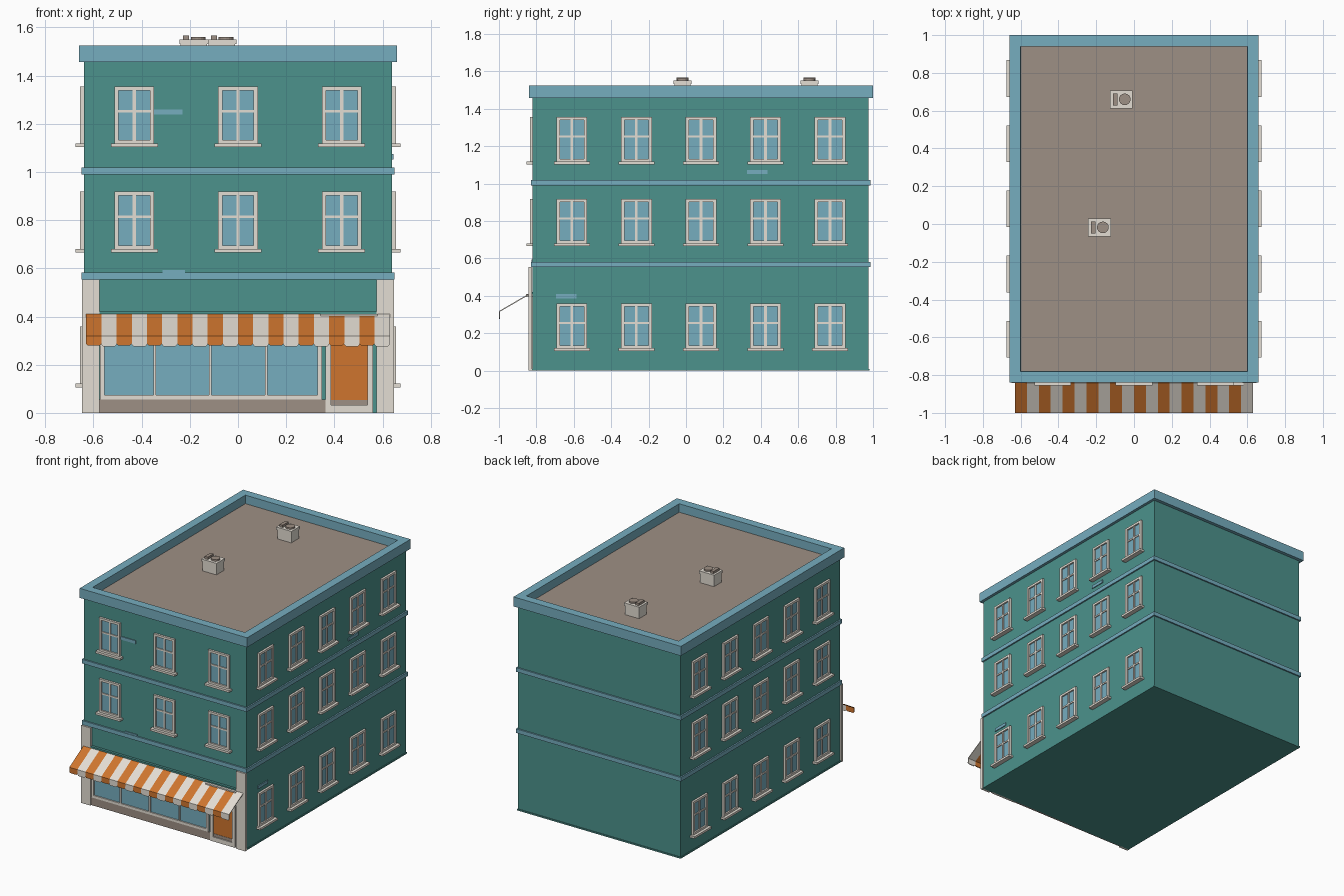
import bpy, bmesh, math
from mathutils import Vector, Matrix

if "Cube" in bpy.data.objects:
    bpy.data.objects.remove(bpy.data.objects["Cube"], do_unlink=True)


def material(name, rgb):
    linear = [((c / 255 + 0.055) / 1.055) ** 2.4 for c in rgb] + [1]
    m = bpy.data.materials.new(name)
    m.use_nodes = True
    m.diffuse_color = linear
    m.node_tree.nodes["Principled BSDF"].inputs["Base Color"].default_value = linear
    return m


TEAL = material("teal wall", (76, 146, 140))
BLUE = material("soft blue", (118, 173, 191))
CREAM = material("cream trim", (228, 222, 212))
ORANGE = material("orange", (207, 117, 46))
BROWN = material("warm grey", (158, 144, 133))
PALETTE = [TEAL, BLUE, CREAM, ORANGE, BROWN]


def add_box(bm, x, y, z, mat):
    """Add a box given (min, max) along each axis."""
    lo, hi = Vector((x[0], y[0], z[0])), Vector((x[1], y[1], z[1]))
    place = Matrix.Translation((lo + hi) / 2) @ Matrix.Diagonal((*(hi - lo), 1))
    verts = bmesh.ops.create_cube(bm, size=1, matrix=place)["verts"]
    faces = {f for v in verts for f in v.link_faces}
    for f in faces:
        f.material_index = PALETTE.index(mat)
    return faces


def to_mesh(bm, name):
    mesh = bpy.data.meshes.new(name)
    for m in PALETTE:
        mesh.materials.append(m)
    bm.to_mesh(mesh)
    bm.free()
    return mesh


def place(mesh, name, loc=(0, 0, 0), turn=0):
    ob = bpy.data.objects.new(name, mesh)
    ob.location = loc
    ob.rotation_euler.z = turn
    bpy.context.collection.objects.link(ob)
    return ob


def box(name, x, y, z, mat):
    bm = bmesh.new()
    add_box(bm, x, y, z, mat)
    return place(to_mesh(bm, name), name)


W, FRONT, BACK = 0.64, -0.82, 0.976


def course(name, out, z, mat):
    """Band running around the whole building."""
    return box(name, (-W - out, W + out), (FRONT - out, BACK + out), z, mat)


# Walls, base lip and string courses
course("walls", 0, (0, 1.458), TEAL)
course("base_lip", 0.005, (0, 0.01), TEAL)
for i, z in enumerate((0.553, 0.989)):
    course(f"string_course_{i}", 0.01, (z, z + 0.029), BLUE)

# Cornice with sunken roof
bm = bmesh.new()
faces = add_box(bm, (-W - 0.02, W + 0.02), (FRONT - 0.02, 1), (1.457, 1.525), BLUE)
top = max(faces, key=lambda f: f.calc_center_median().z)
bmesh.ops.inset_region(bm, faces=[top], thickness=0.06, use_even_offset=True)
bmesh.ops.inset_region(bm, faces=[top], thickness=0.001, use_even_offset=True)
bmesh.ops.translate(bm, verts=top.verts, vec=(0, 0, -0.06))
top.material_index = PALETTE.index(BROWN)
place(to_mesh(bm, "cornice_and_roof"), "cornice_and_roof")

# Rooftop air units
bm = bmesh.new()
add_box(bm, (-0.055, 0.055), (-0.043, 0.043), (0, 0.07), CREAM)
add_box(bm, (-0.06, 0.06), (-0.048, 0.048), (0.067, 0.085), CREAM)
add_box(bm, (-0.045, -0.02), (-0.032, 0.032), (0.085, 0.102), BROWN)
fan = bmesh.ops.create_cone(bm, cap_ends=True, segments=16, radius1=0.031, radius2=0.031,
                            depth=0.012, matrix=Matrix.Translation((0.018, 0, 0.09)))
for f in {f for v in fan["verts"] for f in v.link_faces}:
    f.material_index = PALETTE.index(BROWN)
unit = to_mesh(bm, "air_unit")
for i, (x, y) in enumerate([(-0.183, -0.018), (-0.067, 0.66)]):
    place(unit, f"air_unit_{i}", (x, y, 1.465))

# Sash window, facing -y, standing on its sill
bm = bmesh.new()
add_box(bm, (-0.07, 0.07), (-0.004, 0.01), (0.02, 0.24), BLUE)
for s in (-1, 1):
    add_box(bm, sorted((s * 0.065, s * 0.082)), (-0.015, 0.01), (0.012, 0.25), CREAM)
add_box(bm, (-0.066, 0.066), (-0.015, 0.01), (0.234, 0.25), CREAM)
add_box(bm, (-0.066, 0.066), (-0.015, 0.01), (0.012, 0.027), CREAM)
add_box(bm, (-0.007, 0.007), (-0.01, 0.01), (0.02, 0.24), CREAM)
add_box(bm, (-0.066, 0.066), (-0.01, 0.01), (0.141, 0.152), CREAM)
add_box(bm, (-0.097, 0.097), (-0.034, 0.01), (-0.002, 0.013), CREAM)
window = to_mesh(bm, "window")

for floor, z in enumerate((0.108, 0.668, 1.105)):
    for i in range(5):
        y = -0.61 + i * 0.345
        place(window, f"left_window_{floor}_{i}", (W, y, z), math.pi / 2)
        place(window, f"right_window_{floor}_{i}", (-W, y, z), -math.pi / 2)
    if floor:
        for i in range(3):
            place(window, f"front_window_{floor}_{i}", ((i - 1) * 0.43, FRONT, z))

# Loose blue bricks standing proud of the walls
for i, (x, z, half) in enumerate([(-0.29, 1.249, 0.06), (-0.267, 0.582, 0.047)]):
    box(f"front_brick_{i}", (x - half, x + half), (FRONT - 0.006, FRONT), (z - 0.011, z + 0.011), BLUE)
for i, (y, z) in enumerate([(0.38, 1.063), (-0.64, 0.398)]):
    box(f"side_brick_{i}", (W, W + 0.006), (y - 0.055, y + 0.055), (z - 0.011, z + 0.011), BLUE)

# Shop front: corner posts, stall riser, display window
for name, s in (("right", -1), ("left", 1)):
    box(f"{name}_corner_post", sorted((s * 0.575, s * 0.648)), (FRONT - 0.022, FRONT - 0.003),
        (0, 0.553), CREAM)
box("awning_ledge", (-0.575, 0.575), (FRONT - 0.018, FRONT), (0.405, 0.42), TEAL)
box("stall_riser", (-0.575, 0.365), (FRONT - 0.012, FRONT), (0, 0.056), BROWN)
box("display_glass", (-0.57, 0.345), (FRONT - 0.005, FRONT), (0.06, 0.4), BLUE)
for i, x in enumerate((-0.564, -0.345, -0.115, 0.118, 0.34)):
    half = 0.009 if i in (0, 4) else 0.005
    box(f"display_mullion_{i}", (x - half, x + half), (FRONT - 0.014, FRONT), (0.06, 0.4), CREAM)
for i, z in enumerate((0.056, 0.385)):
    box(f"display_rail_{i}", (-0.573, 0.349), (FRONT - 0.014, FRONT), (z, z + 0.018), CREAM)

# Shop door
for i, x in enumerate((0.363, 0.537)):
    box(f"door_jamb_{i}", (x, x + 0.024), (FRONT - 0.016, FRONT), (0, 0.395), CREAM)
box("door_step", (0.38, 0.54), (FRONT - 0.016, FRONT), (0, 0.032), CREAM)
box("door_panel", (0.385, 0.539), (FRONT - 0.007, FRONT), (0.053, 0.395), ORANGE)
box("door_kick_plate", (0.385, 0.539), (FRONT - 0.009, FRONT), (0.032, 0.053), BROWN)
box("door_lintel", (0.342, 0.58), (FRONT - 0.036, FRONT), (0.395, 0.411), CREAM)

# Striped awning with a scalloped hem
bm = bmesh.new()
STRIPES, SPAN, CUT = 20, 1.26, 0.008
for i in range(STRIPES):
    a = -SPAN / 2 + i * SPAN / STRIPES
    b = a + SPAN / STRIPES
    drop = 0.275 if i % 2 else 0.279
    ta, tb = bm.verts.new((a, FRONT - 0.02, 0.408)), bm.verts.new((b, FRONT - 0.02, 0.408))
    ea, eb = bm.verts.new((a, -0.997, 0.317)), bm.verts.new((b, -0.997, 0.317))
    hem = [bm.verts.new((x, -0.997, z)) for x, z in
           ((a, drop + CUT), (a + CUT, drop), (b - CUT, drop), (b, drop + CUT))]
    for f in (bm.faces.new((ta, ea, eb, tb)), bm.faces.new((ea, *hem, eb))):
        f.material_index = PALETTE.index(CREAM if i % 2 else ORANGE)
awning = place(to_mesh(bm, "awning"), "awning")
thick = awning.modifiers.new("cloth thickness", "SOLIDIFY")
thick.thickness = 0.006
thick.offset = 0
